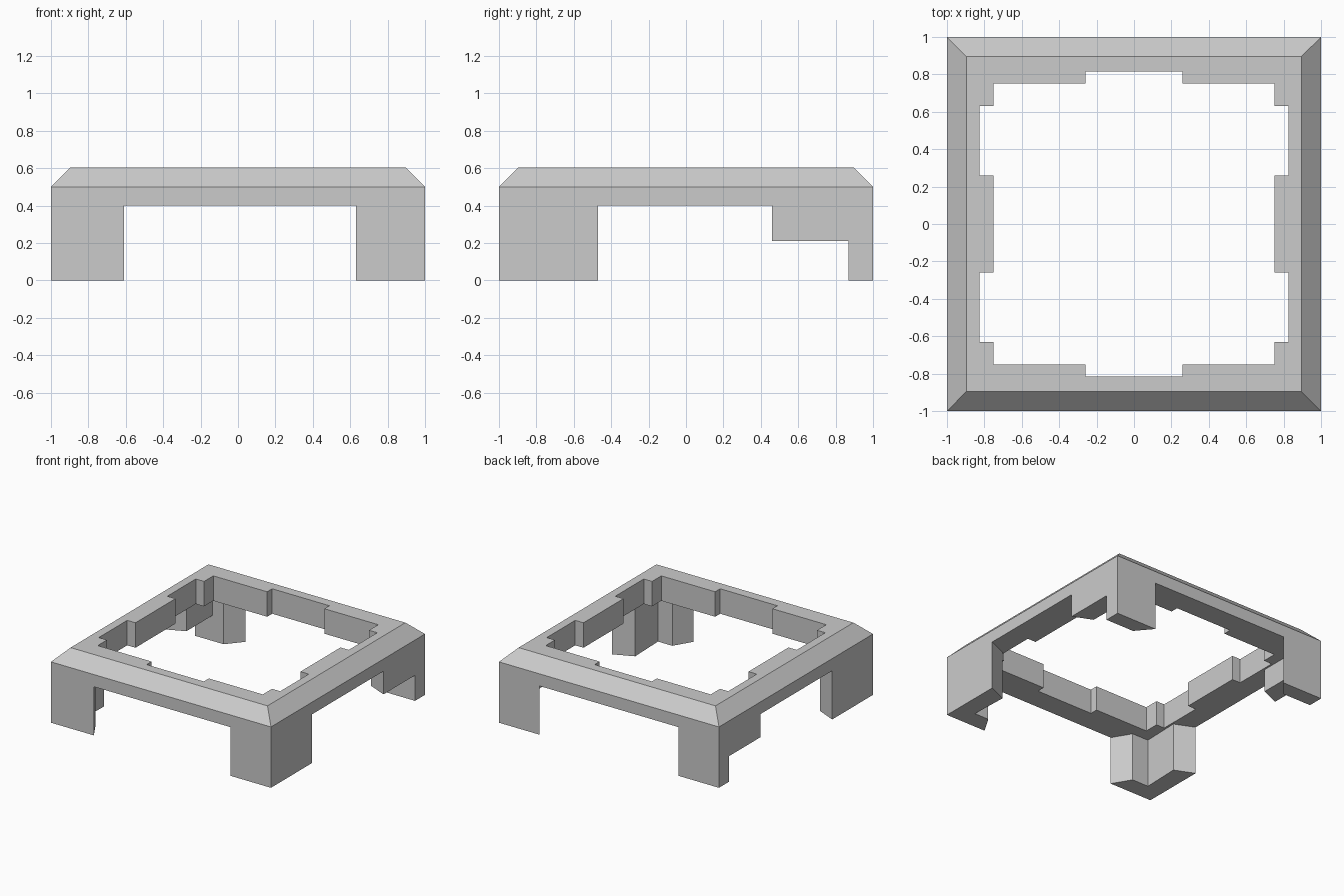
import bpy
import bmesh

cube = bpy.data.objects.get("Cube")
if cube:
    bpy.data.objects.remove(cube, do_unlink=True)

grey = bpy.data.materials.new("plain_grey")
grey.use_nodes = True
colour = (0.6, 0.6, 0.6, 1)
grey.diffuse_color = colour
grey.node_tree.nodes["Principled BSDF"].inputs["Base Color"].default_value = colour

UNDERSIDE, SHOULDER, TOP = 0.40, 0.50, 0.605


def finish(bm, name):
    bmesh.ops.recalc_face_normals(bm, faces=bm.faces[:])
    mesh = bpy.data.meshes.new(name)
    bm.to_mesh(mesh)
    bm.free()
    mesh.materials.append(grey)
    obj = bpy.data.objects.new(name, mesh)
    bpy.context.collection.objects.link(obj)
    return obj


def ring(bm, points, z):
    return [bm.verts.new((x, y, z)) for x, y in points]


def walls(bm, low, high):
    n = len(low)
    for i in range(n):
        j = (i + 1) % n
        bm.faces.new((low[i], low[j], high[j], high[i]))


def loop_edges(bm, verts):
    return [bm.edges.get((v, verts[i - 1])) for i, v in enumerate(verts)]


def prism(name, points, low, high):
    bm = bmesh.new()
    a, b = ring(bm, points, low), ring(bm, points, high)
    walls(bm, a, b)
    bm.faces.new(a)
    bm.faces.new(b)
    return finish(bm, name)


def square(h):
    return [(h, -h), (h, h), (-h, h), (-h, -h)]


# Bevelled square frame with a notched opening
quarter = [(0.75, 0.26), (0.825, 0.26), (0.825, 0.63), (0.75, 0.63),
           (0.75, 0.75), (0.26, 0.75), (0.26, 0.815)]
half = quarter + [(-x, y) for x, y in reversed(quarter)]
opening = half + [(x, -y) for x, y in reversed(half)]

bm = bmesh.new()
outer_low = ring(bm, square(1), UNDERSIDE)
outer_mid = ring(bm, square(1), SHOULDER)
outer_top = ring(bm, square(0.895), TOP)
inner_low = ring(bm, opening, UNDERSIDE)
inner_top = ring(bm, opening, TOP)
walls(bm, outer_low, outer_mid)
walls(bm, outer_mid, outer_top)
walls(bm, inner_low, inner_top)
for outer, inner in ((outer_low, inner_low), (outer_top, inner_top)):
    bmesh.ops.triangle_fill(bm, use_beauty=True, normal=(0, 0, 1),
                            edges=loop_edges(bm, outer) + loop_edges(bm, inner))
finish(bm, "frame")

# Corner legs with slanted ends, mirrored left and right
for side, s, tip in (("left", 1, 0.63), ("right", -1, 0.61)):
    front = [(1, -1), (1, -0.47), (0.84, -0.54), (0.85, -0.85),
             (tip + 0.09, -0.85), (tip, -1)]
    back = [(1, 1), (0.63, 1), (0.74, 0.87), (1, 0.87)]
    bracket = [(1, 0.87), (1, 0.46), (0.84, 0.53), (0.84, 0.87)]
    for part, outline, bottom in (("front_leg", front, 0),
                                  ("back_leg", back, 0),
                                  ("back_bracket", bracket, 0.21)):
        prism(f"{side}_{part}", [(s * x, y) for x, y in outline],
              bottom, UNDERSIDE)
